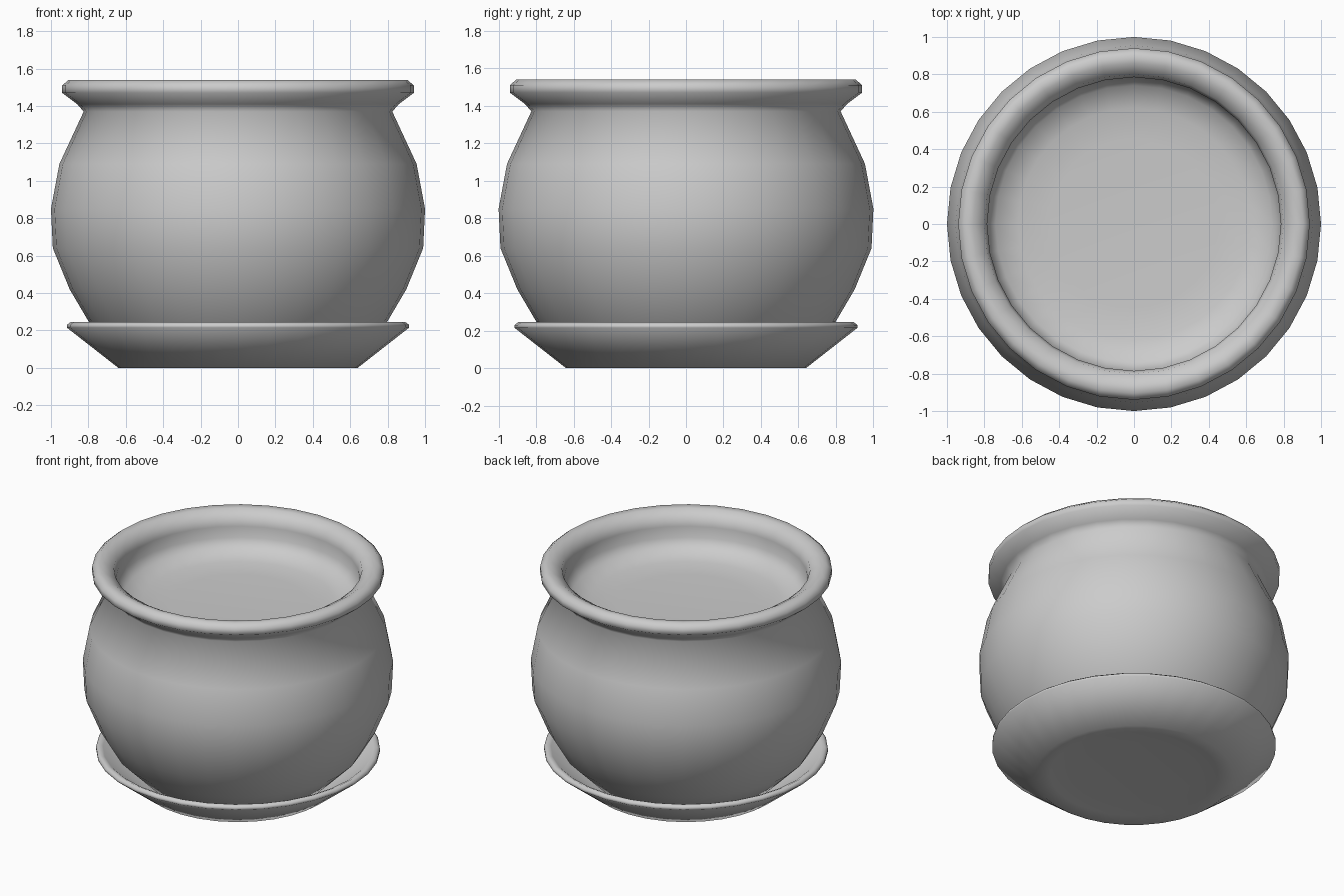
import bpy, bmesh
from math import cos, sin, tau

SIDES = 32

cube = bpy.data.objects.get("Cube")
if cube:
    bpy.data.objects.remove(cube, do_unlink=True)

clay = bpy.data.materials.new("grey clay")
clay.use_nodes = True
clay.diffuse_color = (0.6, 0.6, 0.6, 1)
clay.node_tree.nodes["Principled BSDF"].inputs["Base Color"].default_value = clay.diffuse_color


def lathe(name, profile):
    """Turn (radius, height) points, listed from under the base to the inner floor."""
    bm = bmesh.new()
    rings = [[bm.verts.new((r * cos(tau * i / SIDES), r * sin(tau * i / SIDES), z))
              for i in range(SIDES)] for r, z in profile]
    for low, high in zip(rings, rings[1:]):
        for i in range(SIDES):
            j = (i + 1) % SIDES
            bm.faces.new((low[i], low[j], high[j], high[i]))
    bm.faces.new(rings[0][::-1])
    bm.faces.new(rings[-1])
    for face in bm.faces:
        face.smooth = True
    mesh = bpy.data.meshes.new(name)
    bm.to_mesh(mesh)
    bm.free()
    mesh.materials.append(clay)
    obj = bpy.data.objects.new(name, mesh)
    bpy.context.scene.collection.objects.link(obj)


# Round-bellied pot with a rolled rim, filled to a shallow dished surface below the neck
outer = [(0.60, 0.05), (0.80, 0.25), (0.90, 0.42), (0.99, 0.64), (1.0, 0.85),
         (0.955, 1.09), (0.825, 1.37), (0.86, 1.41), (0.94, 1.47), (0.94, 1.51)]
rim = [(0.905, 1.54), (0.86, 1.535), (0.80, 1.50), (0.785, 1.44), (0.785, 1.36)]
filling = [(0.74, 1.30), (0.62, 1.265), (0.45, 1.255)]
lathe("pot", outer + rim + filling)

# Flared saucer with a slightly hollow foot
lathe("saucer", [(0.40, 0.02), (0.54, 0.012), (0.64, 0), (0.915, 0.215), (0.915, 0.23),
                 (0.895, 0.245), (0.87, 0.235), (0.62, 0.04)])
